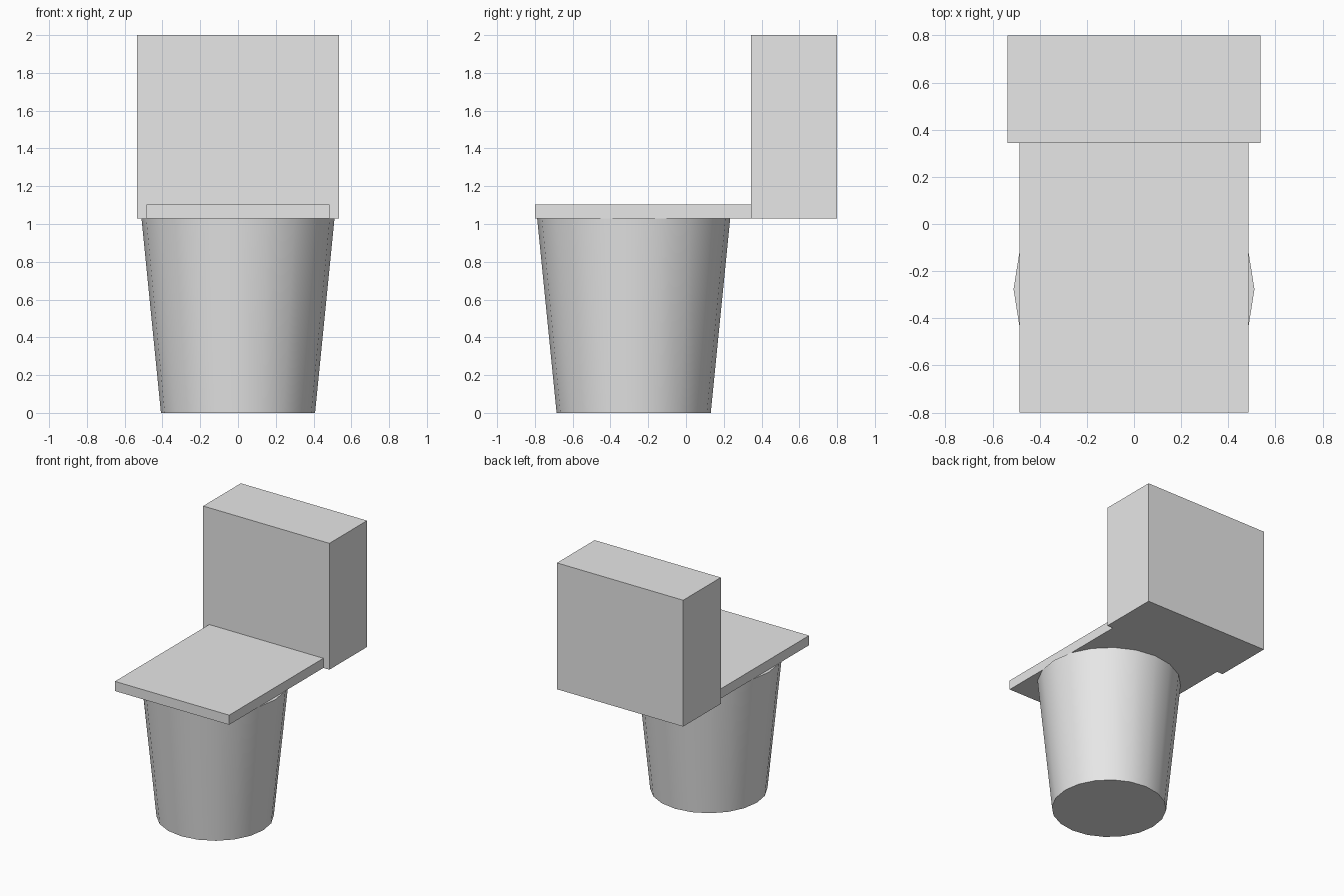
import bpy

if "Cube" in bpy.data.objects:
    bpy.data.objects.remove(bpy.data.objects["Cube"])

grey = bpy.data.materials.new("light_grey")
grey.diffuse_color = (0.8, 0.8, 0.8, 1.0)
grey.use_nodes = True
grey.node_tree.nodes["Principled BSDF"].inputs["Base Color"].default_value = grey.diffuse_color


def box(name, lo, hi):
    """Flat-sided box between two opposite corners."""
    centre = [(a + b) / 2 for a, b in zip(lo, hi)]
    bpy.ops.mesh.primitive_cube_add(size=1, location=centre)
    ob = bpy.context.object
    ob.name = name
    ob.scale = [b - a for a, b in zip(lo, hi)]
    bpy.ops.object.transform_apply(location=False, rotation=False, scale=True)
    ob.data.materials.append(grey)
    return ob


BASE_H = 1.03    # top of the base, underside of seat and tank
TANK_Y = 0.343   # front of the tank, back of the seat

# Tapered round base with smooth sides and sharp rims
bpy.ops.mesh.primitive_cone_add(vertices=20, radius1=0.408, radius2=0.511,
                                depth=BASE_H, location=(0, -0.277, BASE_H / 2))
base = bpy.context.object
base.name = "base"
base.data.materials.append(grey)
bpy.ops.object.shade_smooth_by_angle(angle=0.6)

# Flat seat slab
box("seat", (-0.485, -0.8, BASE_H), (0.485, TANK_Y, 1.104))

# Tall tank behind the seat
box("tank", (-0.536, TANK_Y, BASE_H), (0.536, 0.8, 2.0))
